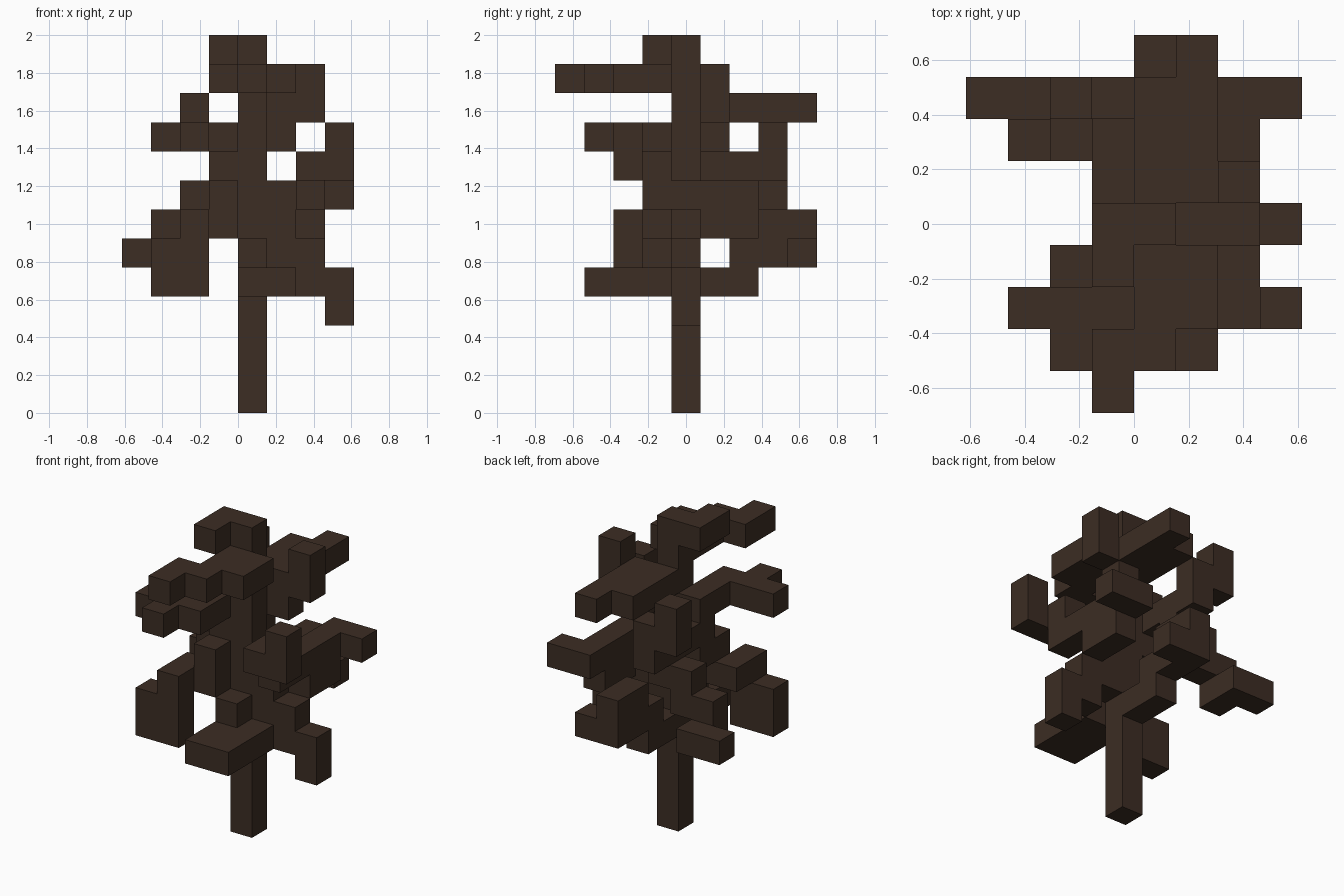
import bpy
import bmesh
import math
from mathutils import Vector

cube = bpy.data.objects.get("Cube")
if cube:
    bpy.data.objects.remove(cube, do_unlink=True)

SIZE = 2 / 13  # edge of one block

# One dark bark colour
bark = bpy.data.materials.new("dark_bark")
bark.use_nodes = True
colour = (0.045, 0.026, 0.017, 1)
bark.diffuse_color = colour
shader = next(n for n in bark.node_tree.nodes if n.type == "BSDF_PRINCIPLED")
shader.inputs["Base Color"].default_value = colour
shader.inputs["Roughness"].default_value = 0.9

# Steps: Right, Left, Front, Back, Up, Down
STEPS = {
    "R": Vector((1, 0, 0)), "L": Vector((-1, 0, 0)),
    "B": Vector((0, 1, 0)), "F": Vector((0, -1, 0)),
    "U": Vector((0, 0, 1)), "D": Vector((0, 0, -1)),
}

# Each limb grows block by block from a start block along its path
LIMBS = {
    "trunk": ((0, 0, 0), "U" * 12),
    "crown_tip": ((0, 0, 12), "LF"),
    "top_front_branch": ((0, 0, 11), "FFFLF"),
    "top_front_fork": ((0, -1, 11), "RF"),
    "top_back_branch": ((0, 0, 10), "BBBRBFFFRUDLD"),
    "upper_right_side_branch": ((-1, 0, 9), "FFLFBL"),
    "upper_back_branch": ((-1, 0, 8), "BBBULU"),
    "middle_front_branch": ((-1, 0, 7), "FDLFDDLU"),
    "middle_back_branch": ((-1, 2, 7), "LDLDBL"),
    "middle_left_side_branch": ((1, 0, 6), "URFUFRU"),
    "middle_left_back_branch": ((2, 1, 6), "UBDUBR"),
    "lower_left_side_branch": ((1, 0, 5), "RDRD"),
    "lower_front_branch": ((0, -1, 5), "DFFRBB"),
    "lower_back_branch": ((0, 1, 4), "BUBUBDR"),
}


def key(v):
    return tuple(round(c) for c in v)


def grow(start, path):
    pos = Vector(start)
    cells = [key(pos)]
    for letter in path:
        pos = pos + STEPS[letter]
        cells.append(key(pos))
    return cells


# Assign every block to the first limb that reaches it
owner = {}
for name, (start, path) in LIMBS.items():
    for cell in grow(start, path):
        owner.setdefault(cell, name)


def build_limb(name):
    """Skin the limb's blocks, leaving out walls shared with other blocks."""
    bm = bmesh.new()
    for cell in [c for c, n in owner.items() if n == name]:
        # blocks sit beside x = 0 but are centred on y = 0
        centre = Vector(cell) + Vector((0.5, 0, 0.5))
        for d in STEPS.values():
            if key(Vector(cell) + d) in owner:
                continue
            u = Vector((d.y, d.z, d.x))
            v = d.cross(u)
            corners = [d + u + v, d - u + v, d - u - v, d + u - v]
            bm.faces.new([bm.verts.new((centre + c / 2) * SIZE) for c in corners])
    bmesh.ops.remove_doubles(bm, verts=bm.verts[:], dist=SIZE / 100)
    bmesh.ops.dissolve_limit(bm, angle_limit=math.radians(1),
                             verts=bm.verts[:], edges=bm.edges[:])
    mesh = bpy.data.meshes.new(name)
    bm.to_mesh(mesh)
    bm.free()
    mesh.materials.append(bark)
    bpy.context.collection.objects.link(bpy.data.objects.new(name, mesh))


for limb in LIMBS:
    build_limb(limb)
